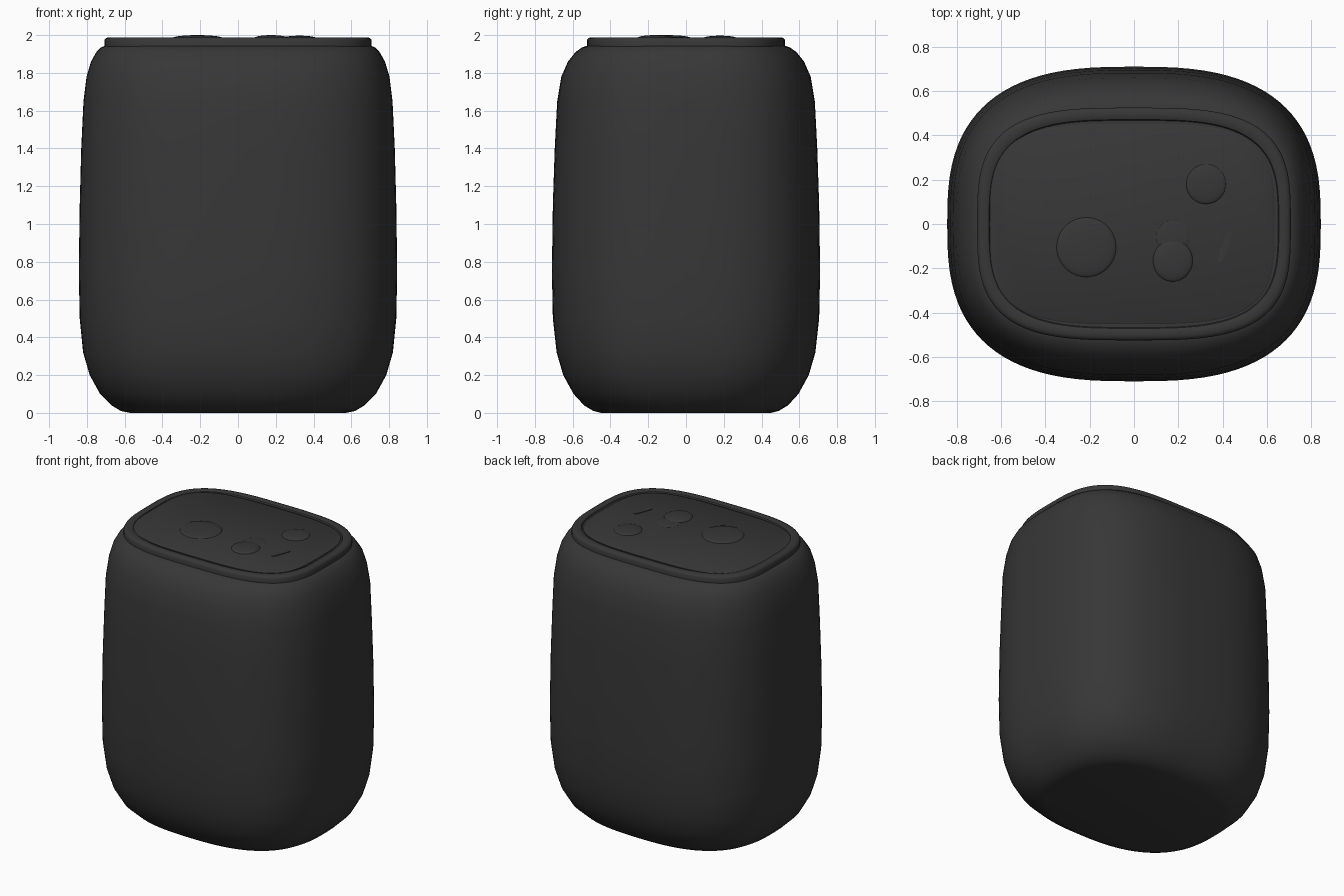
import bpy
import math

SEGMENTS = 96

default_cube = bpy.data.objects.get("Cube")
if default_cube:
    bpy.data.objects.remove(default_cube, do_unlink=True)


def make_material(name, colour):
    material = bpy.data.materials.new(name)
    material.use_nodes = True
    material.diffuse_color = colour
    shader = material.node_tree.nodes["Principled BSDF"]
    shader.inputs["Base Color"].default_value = colour
    shader.inputs["Roughness"].default_value = 0.6
    return material


charcoal = make_material("charcoal", (0.038, 0.038, 0.038, 1))


def superellipse(half_x, half_y, height, power):
    """Closed ring of points with rounded-rectangle proportions."""
    ring = []
    for step in range(SEGMENTS):
        angle = math.tau * step / SEGMENTS
        c, s = math.cos(angle), math.sin(angle)
        x = math.copysign(abs(c) ** (2 / power), c) * half_x
        y = math.copysign(abs(s) ** (2 / power), s) * half_y
        ring.append((x, y, height))
    return ring


def loft(name, rings, location=(0, 0, 0), sharp_angle=40):
    """Skin a stack of rings, capped at both ends."""
    verts = [point for ring in rings for point in ring]
    faces = []
    for level in range(len(rings) - 1):
        base = level * SEGMENTS
        for step in range(SEGMENTS):
            following = (step + 1) % SEGMENTS
            faces.append((base + step, base + following,
                          base + SEGMENTS + following, base + SEGMENTS + step))
    last = len(verts) - SEGMENTS
    faces.append(tuple(reversed(range(SEGMENTS))))
    faces.append(tuple(range(last, last + SEGMENTS)))
    mesh = bpy.data.meshes.new(name)
    mesh.from_pydata(verts, [], faces)
    mesh.materials.append(charcoal)
    part = bpy.data.objects.new(name, mesh)
    part.location = location
    bpy.context.collection.objects.link(part)
    bpy.ops.object.select_all(action="DESELECT")
    part.select_set(True)
    bpy.context.view_layer.objects.active = part
    bpy.ops.object.shade_smooth_by_angle(angle=math.radians(sharp_angle))
    return part


# Main shell: height, half width, half depth, corner power
shell_profile = [
    (0, .57, .45, 2.6), (.01, .62, .49, 2.6), (.04, .67, .54, 2.6),
    (.1, .73, .595, 2.7), (.2, .785, .65, 2.7), (.32, .82, .685, 2.7),
    (.5, .838, .705, 2.75), (.75, .843, .71, 2.75), (1.1, .838, .705, 2.75),
    (1.4, .83, .695, 2.75), (1.65, .818, .682, 2.8), (1.78, .802, .66, 2.8),
    (1.86, .778, .625, 2.9), (1.91, .75, .585, 3), (1.935, .725, .55, 3.1),
    (1.945, .70, .52, 3.2),
]
loft("body_shell", [superellipse(hx, hy, z, n) for z, hx, hy, n in shell_profile])

# Raised rim, rounded over, with a shallow groove around the control panel
rim_profile = [(0, 1.94), (0, 1.972), (.006, 1.982), (.018, 1.988),
               (.042, 1.988), (.054, 1.983), (.058, 1.974), (.064, 1.974)]
loft("top_rim", [superellipse(.708 - inset, .525 - inset, z, 3.3)
                 for inset, z in rim_profile])

# Flat control panel inside the rim
loft("control_panel", [superellipse(.643 - inset, .452 - inset, z, 3.6)
                       for inset, z in [(0, 1.95), (0, 1.979), (.008, 1.984)]],
     (-.008, 0, 0))


def button(name, x, y, half_x, half_y, top):
    """Low domed push button sitting in the panel."""
    base = 1.975
    rings = [superellipse(half_x, half_y, base, 2)]
    for step in range(7):
        angle = math.pi / 2 * step / 7
        shrink = math.cos(angle)
        height = 1.983 + (top - 1.983) * math.sin(angle)
        rings.append(superellipse(half_x * shrink, half_y * shrink, height, 2))
    return loft(name, rings, (x, y, 0), 60)


button("large_button", -.215, -.105, .135, .135, 2)
button("small_button", .325, .18, .09, .09, 1.997)
button("rocker_button_front", .175, -.165, .09, .095, 2)
button("rocker_button_back", .175, -.06, .075, .075, 1.99)

# Slim slanted indicator mark
indicator = loft("indicator_mark",
                 [superellipse(.014, .07, z, 5) for z in (1.98, 1.988)],
                 (.408, -.105, 0))
indicator.rotation_euler.z = math.radians(-20)
